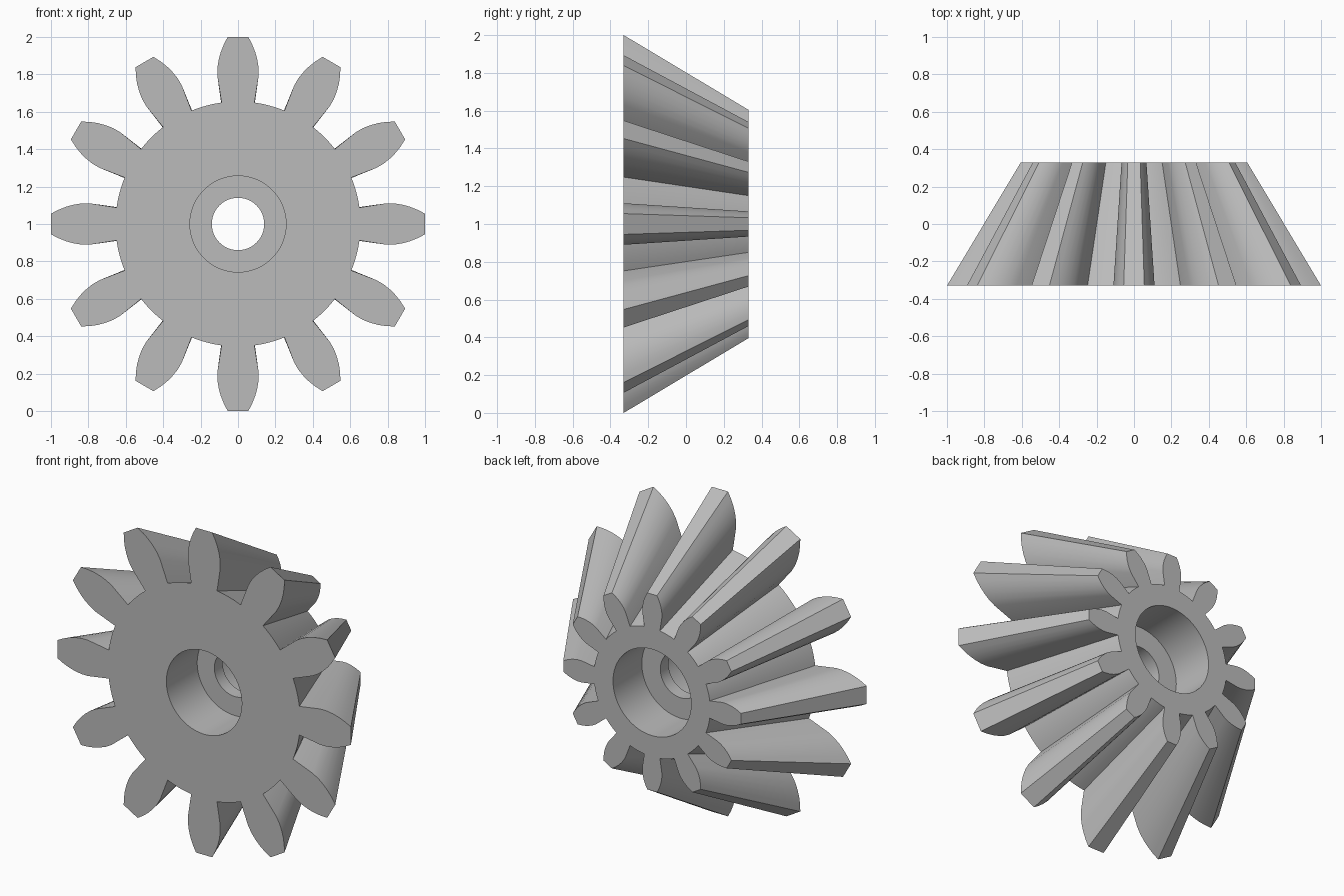
import bpy, bmesh, math

cube = bpy.data.objects.get("Cube")
if cube:
    bpy.data.objects.remove(cube, do_unlink=True)

TEETH = 12
HALF_WIDTH = 0.33       # half the face width along y
BACK_SCALE = 0.605      # taper of the cone
ROOT = 0.655
CENTRE_Z = 1.0

# Right half of one tooth, root to tip: (half width, distance from the axis)
FLANK = [(0.088, 0.649), (0.11, 0.79), (0.11, 0.835), (0.103, 0.88),
         (0.092, 0.92), (0.076, 0.96), (0.055, 1.0)]

# Stepped bore: (radius, y), front to back
BORE = [(0.257, -HALF_WIDTH), (0.257, -0.03), (0.14, -0.03),
        (0.14, 0.05), (0.266, 0.05), (0.266, HALF_WIDTH)]


def gear_outline():
    """Closed outline of the toothed rim in the x-z plane."""
    pitch = math.tau / TEETH
    base = math.atan2(*FLANK[0])
    tooth = [(-x, r) for x, r in FLANK] + FLANK[::-1]
    # root arc running to the next tooth
    for i in range(1, 6):
        a = base + (pitch - 2 * base) * i / 6
        tooth.append((ROOT * math.sin(a), ROOT * math.cos(a)))
    points = []
    for t in range(TEETH):
        c, s = math.cos(t * pitch), math.sin(t * pitch)
        points += [(x * c + z * s, z * c - x * s) for x, z in tooth]
    return points


def circle(radius, count=96):
    return [(radius * math.sin(math.tau * i / count),
             radius * math.cos(math.tau * i / count)) for i in range(count)]


def add_loop(bm, points, y, scale=1.0):
    return [bm.verts.new((x * scale, y, CENTRE_Z + z * scale)) for x, z in points]


def bridge(bm, a, b):
    for i in range(len(a)):
        j = (i + 1) % len(a)
        bm.faces.new((a[i], a[j], b[j], b[i]))


def cap(bm, *loops):
    """Fill the flat face between an outer loop and a hole."""
    edges = [bm.edges.get((lp[i - 1], lp[i])) for lp in loops for i in range(len(lp))]
    bmesh.ops.triangle_fill(bm, edges=edges, use_beauty=True)


bm = bmesh.new()

# Tapered teeth
outline = gear_outline()
front = add_loop(bm, outline, -HALF_WIDTH)
back = add_loop(bm, outline, HALF_WIDTH, BACK_SCALE)
bridge(bm, front, back)

# Bore with a counterbore at each end
rings = [add_loop(bm, circle(r), y) for r, y in BORE]
for a, b in zip(rings, rings[1:]):
    bridge(bm, a, b)

# Flat end faces
cap(bm, front, rings[0])
cap(bm, back, rings[-1])
bmesh.ops.recalc_face_normals(bm, faces=bm.faces)

mesh = bpy.data.meshes.new("bevel_gear")
bm.to_mesh(mesh)
bm.free()
gear = bpy.data.objects.new("bevel_gear", mesh)
bpy.context.collection.objects.link(gear)

# Plain grey metal
grey = bpy.data.materials.new("grey_metal")
grey.use_nodes = True
colour = (0.5, 0.5, 0.5, 1.0)
grey.diffuse_color = colour
grey.node_tree.nodes["Principled BSDF"].inputs["Base Color"].default_value = colour
mesh.materials.append(grey)

# Smooth flanks, crisp edges
bpy.ops.object.select_all(action="DESELECT")
gear.select_set(True)
bpy.context.view_layer.objects.active = gear
bpy.ops.object.shade_smooth_by_angle(angle=math.radians(30))
